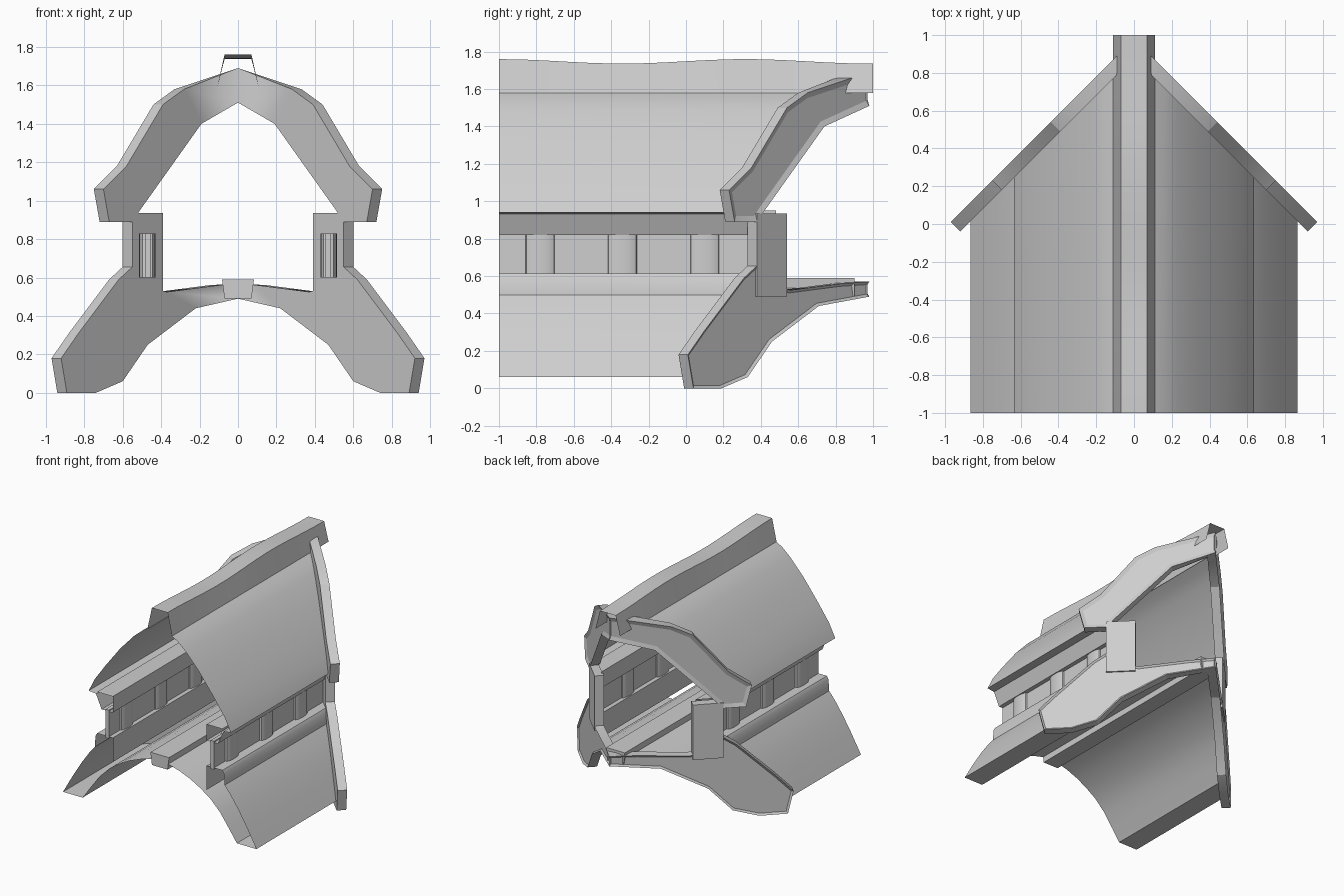
import bpy, bmesh, math

cube = bpy.data.objects.get("Cube")
if cube:
    bpy.data.objects.remove(cube)

grey = bpy.data.materials.new("plain_grey")
grey.use_nodes = True
grey.diffuse_color = (0.62, 0.62, 0.62, 1)
grey.node_tree.nodes["Principled BSDF"].inputs["Base Color"].default_value = (0.62, 0.62, 0.62, 1)

FRONT = -1.0
MITRE = 0.9      # roof parts stop where |x| + y reaches this
INNER, OUTER, SHIFT = 0.88, 0.98, 0.05


def finish(name, bm, smooth=35):
    """Turn a half model into a mirrored, shaded object."""
    mesh = bpy.data.meshes.new(name)
    bm.to_mesh(mesh)
    bm.free()
    mesh.materials.append(grey)
    obj = bpy.data.objects.new(name, mesh)
    bpy.context.collection.objects.link(obj)
    mirror = obj.modifiers.new("mirror", 'MIRROR')
    mirror.use_clip = True
    bpy.ops.object.select_all(action='DESELECT')
    obj.select_set(True)
    bpy.context.view_layer.objects.active = obj
    bpy.ops.object.shade_smooth_by_angle(angle=math.radians(smooth))
    return obj


def sheet(name, profile, end=None, rows=1, wave=0.0, caps=False, closed=False):
    """Run an (x, z) profile from the front back to the mitre plane or a fixed end."""
    bm = bmesh.new()
    grid = []
    for r in range(rows + 1):
        row = []
        for x, z in profile:
            back = MITRE - x if end is None else end
            y = FRONT + (back - FRONT) * r / rows
            lift = wave * math.cos((y + 1) * math.pi / 0.66) if z > 1.7 else 0
            row.append(bm.verts.new((x, y, z + lift)))
        grid.append(row)
    n = len(profile)
    for a, b in zip(grid, grid[1:]):
        for i in range(n if closed else n - 1):
            j = (i + 1) % n
            bm.faces.new((a[i], a[j], b[j], b[i]))
    if caps:
        bm.faces.new(grid[0])
        bm.faces.new(grid[-1])
        bmesh.ops.recalc_face_normals(bm, faces=bm.faces)
    return finish(name, bm)


def mitre_board(name, outline, rim=0.0):
    """Board standing on the diagonal mitre plane, with an optional sunk back panel."""
    bm = bmesh.new()
    near = [bm.verts.new((max(x - SHIFT, 0), INNER - max(x - SHIFT, 0), z)) for x, z in outline]
    far = [bm.verts.new((x, OUTER - x, z)) for x, z in outline]
    n = len(outline)
    bm.faces.new(near)
    back = bm.faces.new(far)
    for i in range(n):
        j = (i + 1) % n
        if outline[i][0] + outline[j][0] > 0:
            bm.faces.new((near[i], near[j], far[j], far[i]))
    bmesh.ops.recalc_face_normals(bm, faces=bm.faces)
    if rim:
        bmesh.ops.inset_region(bm, faces=[back], thickness=rim, depth=-0.012, use_even_offset=True)
    return finish(name, bm, 20)


# Upper roof slope and hollow wavy ridge cap
sheet("upper_roof", [(0.09, 1.59), (0.16, 1.55), (0.23, 1.49), (0.35, 1.36),
                     (0.48, 1.19), (0.58, 1.05), (0.635, 0.94)])
sheet("ridge_cap", [(0, 1.748), (0.07, 1.748), (0.11, 1.58)], end=1.0, rows=16, wave=0.012)

# Eave soffit and hollow beam above the posts
sheet("eave_beam", [(0.635, 0.94), (0.57, 0.932), (0.52, 0.82), (0.42, 0.82), (0.42, 0.95), (0.56, 0.95)])

# Thin wall and rounded posts under the beam
sheet("side_wall", [(0.455, 0.83), (0.485, 0.83), (0.485, 0.6), (0.455, 0.6)], caps=True, closed=True)
for k in range(3):
    bm = bmesh.new()
    bmesh.ops.create_cone(bm, cap_ends=True, segments=16, radius1=1, radius2=1, depth=0.23)
    for v in bm.verts:
        # squared oval section
        x = math.copysign(abs(v.co.x) ** 0.5, v.co.x)
        v.co = (0.472 + 0.042 * x, -0.78 + 0.44 * k + 0.08 * v.co.y, 0.715 + v.co.z)
    finish("post_%d" % (k + 1), bm)

# Lower roof: ledge, slope, flat underside and curved inner lining
sheet("lower_ledge", [(0.42, 0.42), (0.42, 0.615), (0.56, 0.615), (0.575, 0.59), (0.58, 0.5)])
sheet("lower_roof", [(0.58, 0.5), (0.63, 0.44), (0.7, 0.34), (0.78, 0.21), (0.865, 0.06)])
sheet("lower_underside", [(0.865, 0.06), (0.69, 0.06)])
sheet("lower_lining", [(0.06, 0.54), (0.17, 0.51), (0.27, 0.47), (0.36, 0.42), (0.45, 0.36),
                       (0.54, 0.27), (0.62, 0.16), (0.69, 0.06)])

# Centre beam
sheet("centre_beam", [(0, 0.59), (0.083, 0.59), (0.07, 0.49), (0, 0.49)], end=0.9, caps=True)

# Boards and pillars along the diagonal back edges
mitre_board("upper_bargeboard", [(0, 1.69), (0.33, 1.58), (0.44, 1.5), (0.63, 1.18), (0.75, 1.06),
                                 (0.72, 0.89), (0.6, 0.89), (0.56, 0.95), (0.24, 1.4), (0, 1.51)], 0.03)
mitre_board("lower_bargeboard", [(0, 0.57), (0.15, 0.56), (0.42, 0.525), (0.55, 0.56), (0.6, 0.655),
                                 (0.67, 0.59), (0.88, 0.31), (0.97, 0.18), (0.94, 0), (0.79, 0),
                                 (0.65, 0.06), (0.52, 0.25), (0.27, 0.44), (0, 0.49)], 0.015)
mitre_board("corner_pillar", [(0.44, 0.935), (0.6, 0.935), (0.6, 0.49), (0.44, 0.49)])
